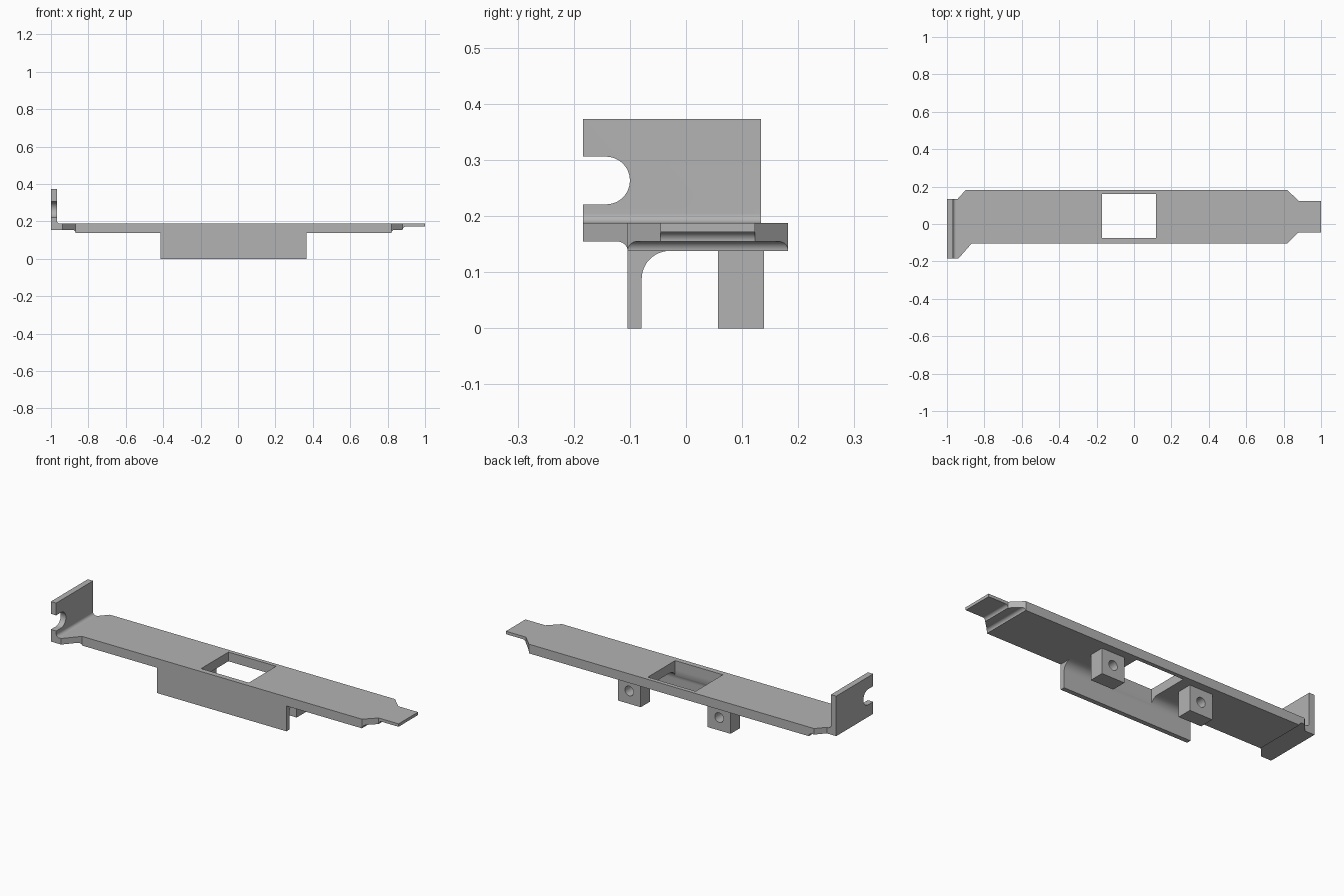
import bpy, bmesh, math

if "Cube" in bpy.data.objects:
    bpy.data.objects.remove(bpy.data.objects["Cube"])

metal = bpy.data.materials.new("grey_metal")
metal.diffuse_color = (0.45, 0.45, 0.45, 1)
metal.use_nodes = True
metal.node_tree.nodes["Principled BSDF"].inputs["Base Color"].default_value = metal.diffuse_color


def arc(cx, cz, r, a0, a1, n=10):
    """Points on a circular arc, angles in degrees."""
    angles = [math.radians(a0 + (a1 - a0) * i / n) for i in range(n + 1)]
    return [(cx + r * math.cos(a), cz + r * math.sin(a)) for a in angles]


def prism(name, pts, axis, lo, hi):
    """Extrude a closed 2D profile along an axis from lo to hi."""
    place = {"x": lambda p, t: (t, p[0], p[1]),
             "y": lambda p, t: (p[0], t, p[1]),
             "z": lambda p, t: (p[0], p[1], t)}[axis]
    bm = bmesh.new()
    a = [bm.verts.new(place(p, lo)) for p in pts]
    b = [bm.verts.new(place(p, hi)) for p in pts]
    bm.faces.new(a)
    bm.faces.new(b[::-1])
    for i in range(len(pts)):
        j = (i + 1) % len(pts)
        bm.faces.new((a[i], b[i], b[j], a[j]))
    bmesh.ops.recalc_face_normals(bm, faces=bm.faces)
    mesh = bpy.data.meshes.new(name)
    bm.to_mesh(mesh)
    bm.free()
    mesh.materials.append(metal)
    ob = bpy.data.objects.new(name, mesh)
    bpy.context.collection.objects.link(ob)
    return ob


def rect(x0, x1, y0, y1):
    return [(x0, y0), (x1, y0), (x1, y1), (x0, y1)]


def activate(ob):
    bpy.ops.object.select_all(action="DESELECT")
    ob.select_set(True)
    bpy.context.view_layer.objects.active = ob


def combine(ob, tool, operation):
    """Apply a boolean and remove the helper."""
    activate(ob)
    mod = ob.modifiers.new("cut", "BOOLEAN")
    mod.operation, mod.solver, mod.object = operation, "EXACT", tool
    bpy.ops.object.modifier_apply(modifier=mod.name)
    bpy.data.objects.remove(tool)


def window():
    return prism("window_cutter", rect(-0.17, 0.118, -0.075, 0.16), "z", -0.1, 0.5)


# Long plate with upright end flange and stepped, filleted underside
r = 0.017
side = [(-1, 0.155)]
side += arc(-0.868 - r, 0.138, r, 90, 0)
side += arc(0.82 + r, 0.138, r, 180, 90)
side += arc(0.88 + r, 0.155, r, 180, 90)
side += [(1, 0.172), (1, 0.188)]
side += arc(-0.968 + r, 0.188 + r, r, 270, 180)
side += [(-0.968, 0.373), (-1, 0.373)]
plate = prism("bracket_plate", side, "y", -0.3, 0.3)

# Outline from above, with angled shoulders and a narrow tongue
outline = [(-1.1, -0.184), (-0.938, -0.184), (-0.868, -0.104), (0.82, -0.104),
           (0.88, -0.045), (1.1, -0.045), (1.1, 0.123), (0.88, 0.123),
           (0.82, 0.182), (-0.9, 0.182), (-0.943, 0.134), (-1.1, 0.134)]
combine(plate, prism("outline_cutter", outline, "z", -0.1, 0.6), "INTERSECT")
combine(plate, window(), "DIFFERENCE")

# Open screw notch in the flange
notch = [(-0.3, 0.221)] + arc(-0.1425, 0.2635, 0.0425, -90, 90, 24) + [(-0.3, 0.306)]
combine(plate, prism("notch_cutter", notch, "x", -1.1, -0.9), "DIFFERENCE")

# Front skirt with an inner fillet, interrupted by the window
skirt_profile = [(-0.104, 0), (-0.079, 0)]
skirt_profile += arc(-0.029, 0.088, 0.05, 180, 90, 12) + [(-0.104, 0.138)]
skirt = prism("front_skirt", skirt_profile, "x", -0.415, 0.365)
combine(skirt, window(), "DIFFERENCE")

# Two drilled mounting blocks
parts = [plate, skirt]
for name, cx in (("left_mount_block", -0.297), ("right_mount_block", 0.245)):
    block = prism(name, rect(cx - 0.069, cx + 0.069, 0, 0.138), "y", 0.057, 0.139)
    hole = prism("hole_cutter", arc(cx, 0.07, 0.026, 0, 345, 23), "y", 0, 0.2)
    combine(block, hole, "DIFFERENCE")
    parts.append(block)

for ob in parts:
    activate(ob)
    bpy.ops.object.shade_smooth_by_angle(angle=math.radians(30))
